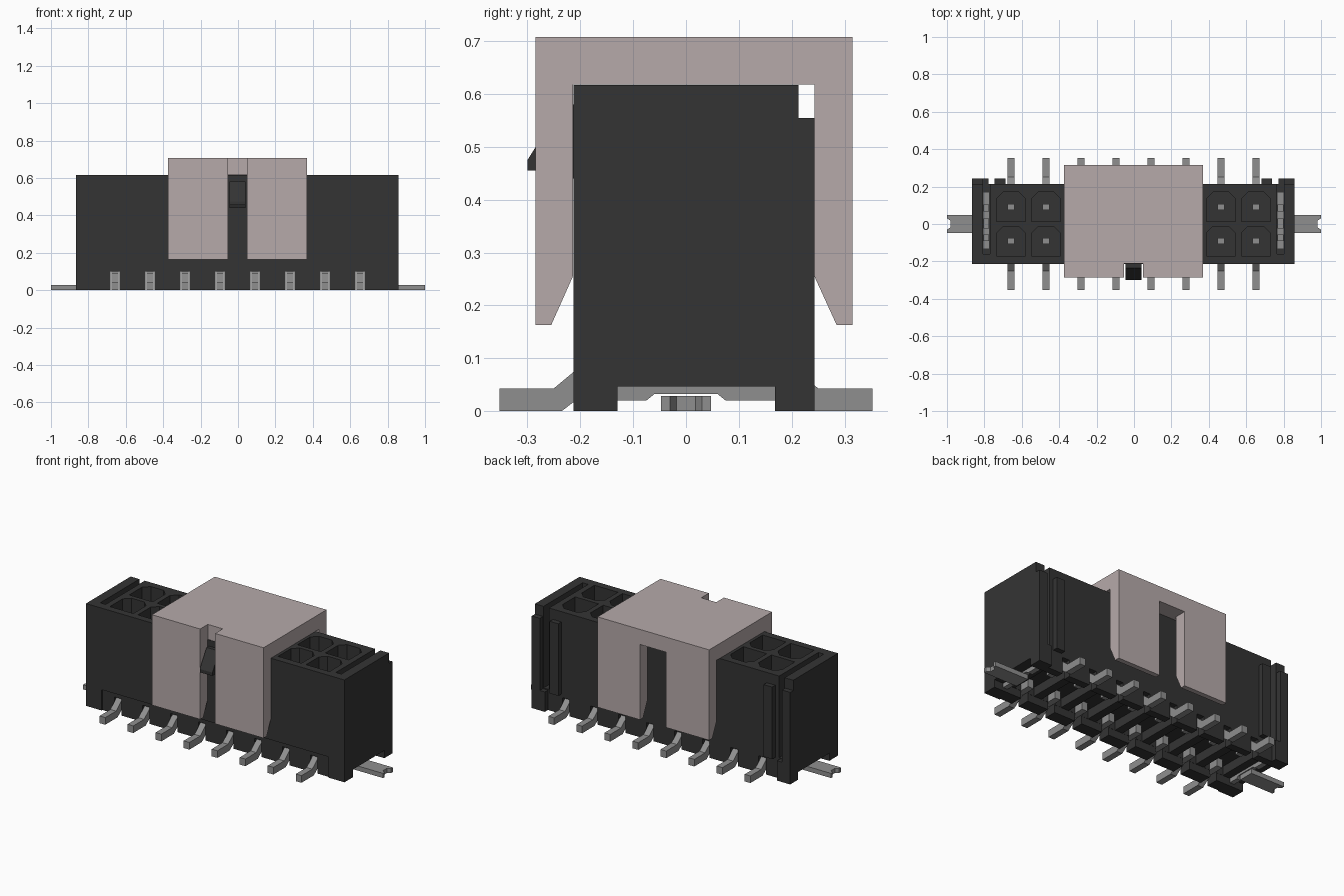
import bpy
import bmesh
from mathutils import Vector

default = bpy.data.objects.get("Cube")
if default:
    bpy.data.objects.remove(default, do_unlink=True)

CX = -0.003          # centre of the housing along x
PITCH = 0.187
ROW = 0.092          # distance of each contact row from the middle
COLUMNS = [CX + (i - 3.5) * PITCH for i in range(8)]


def material(name, rgb):
    m = bpy.data.materials.new(name)
    m.use_nodes = True
    m.diffuse_color = (*rgb, 1)
    m.node_tree.nodes["Principled BSDF"].inputs["Base Color"].default_value = (*rgb, 1)
    return m


BLACK = material("black plastic", (0.034, 0.034, 0.034))
METAL = material("grey metal", (0.275, 0.275, 0.275))
CAP = material("pale pink plastic", (0.468, 0.402, 0.402))


def prism(bm, outline, axis, lo, hi):
    """Extrude a 2D outline along an axis; the outline uses the other two axes in order."""
    def place(p, d):
        c = list(p)
        c.insert(axis, d)
        return Vector(c)
    verts = [bm.verts.new(place(p, lo)) for p in outline]
    face = bm.faces.new(verts)
    moved = bmesh.ops.extrude_face_region(bm, geom=[face])["geom"]
    shift = place((0, 0), hi - lo)
    bmesh.ops.translate(bm, vec=shift, verts=[g for g in moved if isinstance(g, bmesh.types.BMVert)])


def box(bm, x, y, z):
    prism(bm, [(x[0], y[0]), (x[1], y[0]), (x[1], y[1]), (x[0], y[1])], 2, *z)


def finish(bm, name, mat):
    bmesh.ops.recalc_face_normals(bm, faces=bm.faces)
    mesh = bpy.data.meshes.new(name)
    bm.to_mesh(mesh)
    bm.free()
    mesh.materials.append(mat)
    ob = bpy.data.objects.new(name, mesh)
    bpy.context.collection.objects.link(ob)
    return ob


def cut(target, bm):
    """Subtract the solids in bm from the target and discard the cutter."""
    cutter = finish(bm, "cutter", BLACK)
    cutter.hide_render = True
    mod = target.modifiers.new("cut", "BOOLEAN")
    mod.operation = "DIFFERENCE"
    mod.solver = "EXACT"
    mod.object = cutter
    bpy.context.view_layer.objects.active = target
    bpy.ops.object.modifier_apply(modifier=mod.name)
    bpy.data.objects.remove(cutter, do_unlink=True)


def span(side, a, b):
    """Range a..b measured outward from the housing centre on one side."""
    return sorted((CX + side * a, CX + side * b))


# Housing block
bm = bmesh.new()
box(bm, span(1, -0.862, 0.862), (-0.213, 0.213), (0, 0.617))
housing = finish(bm, "housing", BLACK)

# Contact cavities with two chamfered corners
bm = bmesh.new()
w, c = 0.078, 0.035
for x in COLUMNS:
    for y in (-ROW, ROW):
        prism(bm, [(x - w, y - w), (x + w, y - w), (x + w, y + w - c), (x + w - c, y + w),
                   (x - w + c, y + w), (x - w, y + w - c)], 2, 0.13, 0.7)
# End slots for the solder tabs, open to the back
for s in (-1, 1):
    box(bm, span(s, 0.768, 0.804), (-0.16, 0.3), (0.125, 0.7))
cut(housing, bm)

# Underside: through notch, pockets, lead channels and front recess
bm = bmesh.new()
box(bm, (-1, 1), (-0.13, 0.168), (-0.1, 0.046))
cut(housing, bm)
bm = bmesh.new()
for x in COLUMNS:
    box(bm, (x - 0.068, x + 0.068), (-0.129, 0.167), (-0.1, 0.101))
cut(housing, bm)
bm = bmesh.new()
for x in COLUMNS:
    box(bm, (x - 0.024, x + 0.024), (-0.4, 0.4), (-0.1, 0.1))
cut(housing, bm)
bm = bmesh.new()
box(bm, span(1, -0.757, 0.757), (-0.4, -0.205), (-0.1, 0.125))
cut(housing, bm)

# Back ribs and feet
bm = bmesh.new()
for s in (-1, 1):
    box(bm, span(s, 0.808, 0.862), (0.205, 0.243), (0.12, 0.555))
    box(bm, span(s, 0.685, 0.742), (0.205, 0.243), (0.12, 0.555))
    box(bm, span(s, 0.775, 0.862), (0.168, 0.243), (0, 0.12))
finish(bm, "back_ribs", BLACK)

# Latch wedge on the front
bm = bmesh.new()
prism(bm, [(-0.2, 0.44), (-0.235, 0.44), (-0.24, 0.455), (-0.3, 0.455), (-0.3, 0.475),
           (-0.235, 0.58), (-0.2, 0.58)], 0, -0.045, 0.039)
finish(bm, "latch", BLACK)

# Contacts: foot, bend and upright post in one strip
bm = bmesh.new()
lead = [(0.353, 0), (0.235, 0), (0.17, 0.05), (0.076, 0.05), (0.076, 0.42), (0.108, 0.42),
        (0.108, 0.093), (0.19, 0.093), (0.25, 0.043), (0.353, 0.043)]
for x in COLUMNS:
    for s in (-1, 1):
        prism(bm, [(s * y, z) for y, z in lead], 0, x - 0.019, x + 0.019)
finish(bm, "contacts", METAL)

# Solder tabs: forked tail, cross plate and three prongs
bm = bmesh.new()
for s in (-1, 1):
    tail = [(0.775, -0.047), (1, -0.047), (1, -0.03), (0.98, -0.018), (0.98, 0.018),
            (1, 0.03), (1, 0.047), (0.775, 0.047)]
    prism(bm, [(s * x, y) for x, y in tail], 2, 0, 0.028)
    x = span(s, 0.771, 0.801)
    prism(bm, [(-0.13, 0.02), (-0.075, 0.02), (-0.06, 0.032), (0.06, 0.032), (0.075, 0.02),
               (0.168, 0.02), (0.168, 0.126), (-0.13, 0.126)], 0, *x)
    for y in ((-0.09, -0.055), (-0.025, 0.03), (0.067, 0.105)):
        box(bm, x, y, (0.12, 0.5))
finish(bm, "solder_tabs", METAL)

# Pick-up cap: bridge profile with a front gap and a back window
bm = bmesh.new()
prism(bm, [(-0.285, 0.163), (-0.255, 0.163), (-0.214, 0.255), (-0.214, 0.618), (0.243, 0.618),
           (0.243, 0.255), (0.285, 0.163), (0.315, 0.163), (0.315, 0.708), (-0.285, 0.708)],
      0, -0.375, 0.37)
cap = finish(bm, "pickup_cap", CAP)
bm = bmesh.new()
box(bm, (-0.053, 0.047), (-0.4, -0.212), (0.1, 0.8))
box(bm, (-0.087, 0.087), (0.23, 0.4), (0.1, 0.617))
cut(cap, bm)
